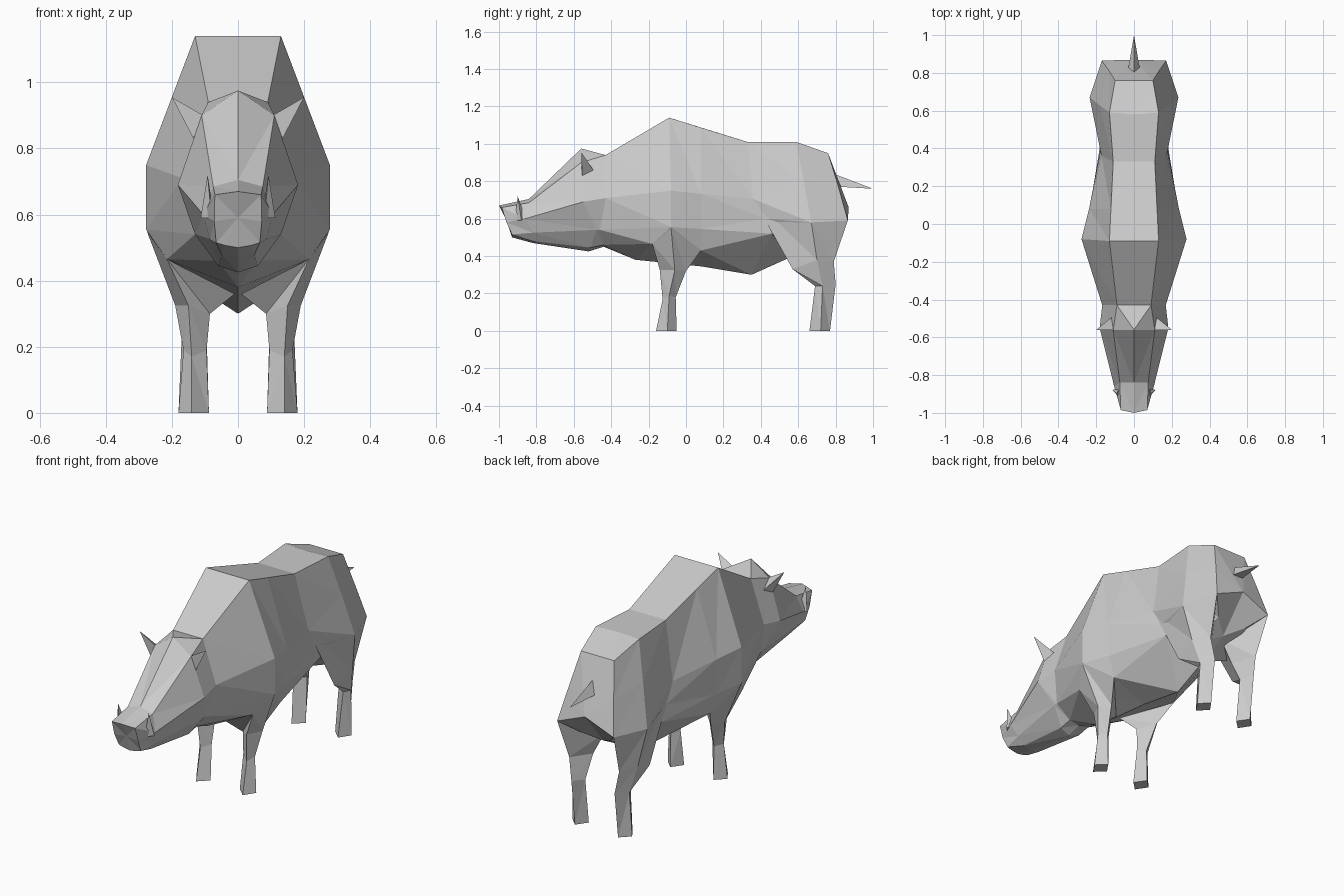
import bpy, bmesh
from mathutils import Vector

if "Cube" in bpy.data.objects:
    bpy.data.objects.remove(bpy.data.objects["Cube"])

hide = bpy.data.materials.new("grey_hide")
hide.diffuse_color = (0.6, 0.6, 0.6, 1)
hide.use_nodes = True
hide.node_tree.nodes["Principled BSDF"].inputs["Base Color"].default_value = hide.diffuse_color


def loft(name, rings, cap_start=None, cap_end=None):
    """Join equal rings with triangles; a cap is a fan to a point or one flat face."""
    bm = bmesh.new()
    vs = [[bm.verts.new(p) for p in r] for r in rings]
    n = len(vs[0])
    for a, b in zip(vs, vs[1:]):
        half = n // 2
        for i in range(n):
            j = (i + 1) % n
            # diagonals run symmetrically on both flanks
            if i < half:
                tris = ((a[i], a[j], b[j]), (a[i], b[j], b[i]))
            else:
                tris = ((a[i], a[j], b[i]), (a[j], b[j], b[i]))
            for t in tris:
                bm.faces.new(t)
    for ring, cap in ((vs[0], cap_start), (vs[-1], cap_end)):
        if cap is None:
            bm.faces.new(ring)
        else:
            c = bm.verts.new(cap)
            for i in range(n):
                bm.faces.new((ring[i], ring[(i + 1) % n], c))
    bmesh.ops.recalc_face_normals(bm, faces=bm.faces)
    bmesh.ops.dissolve_limit(bm, angle_limit=0.01, verts=bm.verts, edges=bm.edges)
    me = bpy.data.meshes.new(name)
    bm.to_mesh(me)
    bm.free()
    me.materials.append(hide)
    ob = bpy.data.objects.new(name, me)
    bpy.context.collection.objects.link(ob)
    return ob


def spike(name, base, tip):
    return loft(name, [base], cap_end=tip)


def both_sides(fn, name, rings, **kw):
    """Build a part on the left and right."""
    for side, s in (("left", 1), ("right", -1)):
        flip = lambda p: (p[0] * s, p[1], p[2])
        fn(f"{name}_{side}", [[flip(p) for p in r] for r in rings], **kw)


def section(top, flank, bottom):
    """Full symmetric ring from a centre top, one flank and a centre bottom."""
    return ([(0, *top)] + flank + [(0, *bottom)]
            + [(-x, y, z) for x, y, z in reversed(flank)])


# Head: snout, muzzle, brow, neck
head = [
    section((-1.0, .67), [(.07, -.985, .66), (.072, -.96, .58),
                          (.066, -.93, .515), (.04, -.93, .507)], (-.93, .50)),
    section((-.84, .705), [(.075, -.84, .685), (.105, -.86, .60),
                           (.085, -.82, .525), (.05, -.82, .48)], (-.82, .47)),
    section((-.56, .975), [(.11, -.56, .90), (.182, -.55, .69),
                           (.13, -.48, .54), (.06, -.51, .445)], (-.52, .425)),
    section((-.43, .94), [(.09, -.43, .94), (.168, -.43, .71),
                          (.13, -.46, .54), (.06, -.44, .46)], (-.44, .45)),
]
# Torso: shoulder, ribs, waist, hip, rump
torso = [
    section((-.09, 1.14), [(.13, -.09, 1.14), (.278, -.08, .75),
                           (.278, -.08, .555), (.215, -.18, .465)], (-.27, .38)),
    section((.08, 1.087), [(.122, .08, 1.087), (.238, .08, .733),
                           (.235, .08, .545), (.20, .08, .43)], (.08, .345)),
    section((.33, 1.01), [(.11, .33, 1.01), (.172, .36, .705),
                          (.172, .42, .60), (.172, .46, .52)], (.35, .30)),
    section((.58, 1.01), [(.13, .59, 1.01), (.183, .63, .80),
                          (.235, .67, .58), (.13, .60, .42)], (.55, .39)),
    section((.76, .95), [(.10, .76, .95), (.135, .815, .77),
                         (.17, .865, .59), (.09, .78, .52)], (.71, .47)),
]
loft("body", head + torso, cap_start=(0, -.96, .59), cap_end=(0, .87, .66))

# Legs: each ring runs front, outer, back, inner
front_leg = [
    [(.215, -.18, .465), (.276, -.08, .55), (.20, .08, .43), (.01, -.13, .36)],
    [(.15, -.14, .325), (.19, -.06, .325), (.15, .0, .32), (.085, -.08, .30)],
    [(.14, -.125, .17), (.165, -.09, .19), (.13, -.055, .18), (.095, -.09, .19)],
    [(.14, -.16, 0), (.18, -.10, 0), (.13, -.05, 0), (.088, -.11, 0)],
]
hind_leg = [
    [(.172, .36, .705), (.235, .67, .58), (.17, .865, .59), (.03, .66, .48)],
    [(.18, .57, .33), (.20, .70, .38), (.15, .79, .37), (.09, .67, .36)],
    [(.15, .69, .24), (.17, .73, .24), (.13, .80, .25), (.095, .73, .24)],
    [(.14, .66, 0), (.18, .72, 0), (.13, .77, 0), (.088, .71, 0)],
]
both_sides(loft, "front_leg", front_leg)
both_sides(loft, "hind_leg", hind_leg)

# Ears and tusks: base triangle and tip


def pointed(name, rings):
    base, tip = rings
    spike(name, base, tip[0])


both_sides(pointed, "ear", [[(.105, -.56, .90), (.135, -.555, .83), (.12, -.495, .86)],
                            [(.20, -.56, .955)]])
both_sides(pointed, "tusk", [[(.075, -.86, .61), (.113, -.88, .59), (.08, -.915, .59)],
                             [(.092, -.90, .72)]])

# Tail
spike("tail", [(0, .79, .84), (.03, .825, .77), (-.03, .825, .77)], (0, 1.0, .76))
